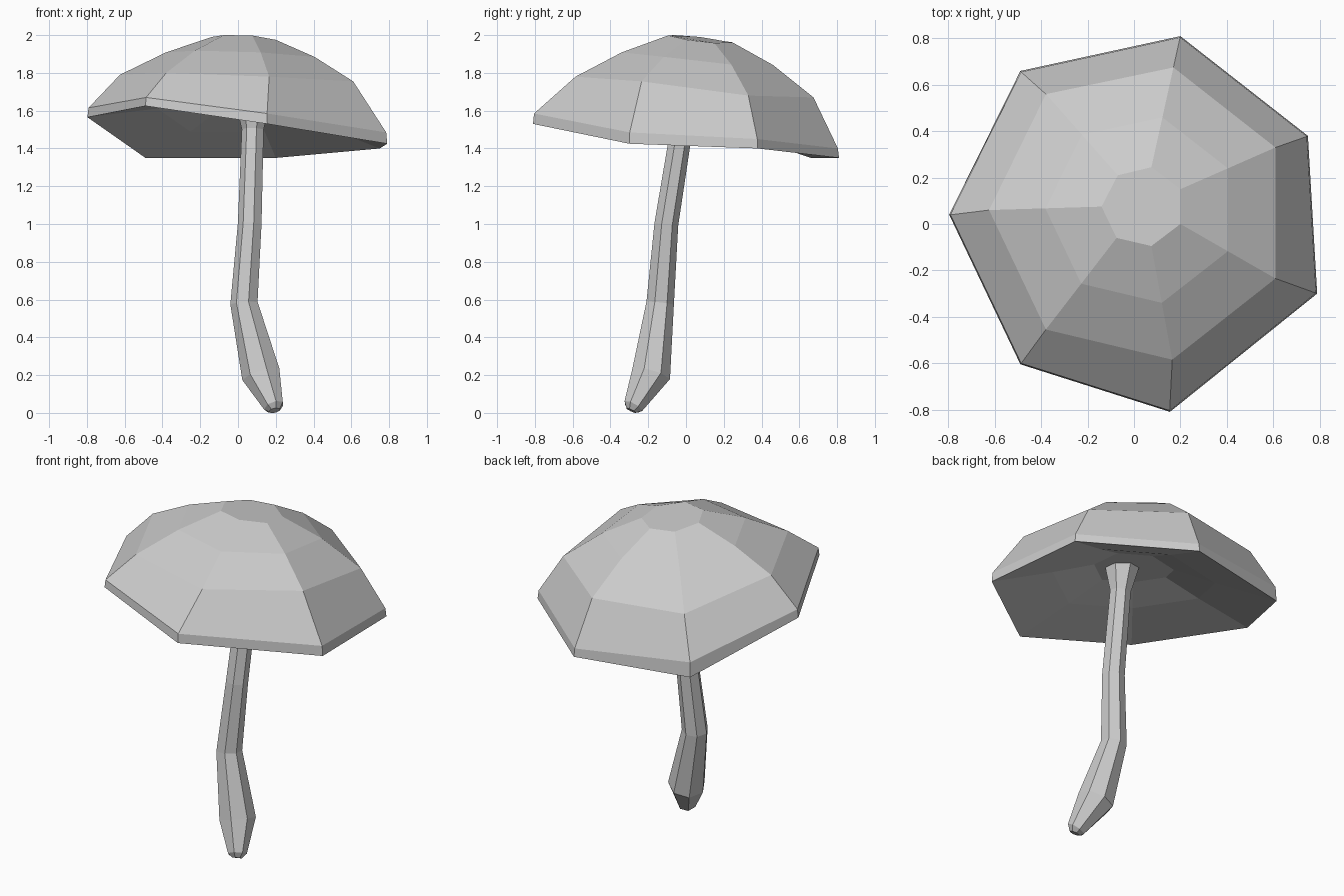
import bpy
from math import cos, sin, pi, radians
from mathutils import Vector

if "Cube" in bpy.data.objects:
    bpy.data.objects.remove(bpy.data.objects["Cube"])


def loft(name, rings):
    """Skin equal-sized rings in order and close both ends, flat shaded."""
    n = len(rings[0])
    verts = [v for ring in rings for v in ring]
    faces = [(r * n + i, r * n + (i + 1) % n, (r + 1) * n + (i + 1) % n, (r + 1) * n + i)
             for r in range(len(rings) - 1) for i in range(n)]
    faces.append(tuple(reversed(range(n))))
    faces.append(tuple(range(len(verts) - n, len(verts))))
    mesh = bpy.data.meshes.new(name)
    mesh.from_pydata(verts, [], faces)
    mesh.update()
    obj = bpy.data.objects.new(name, mesh)
    bpy.context.collection.objects.link(obj)
    return obj


def blend(a, b, txy, tz):
    """Ring between two rings, with separate spread and height factors."""
    return [Vector((p.x + (q.x - p.x) * txy, p.y + (q.y - p.y) * txy,
                    p.z + (q.z - p.z) * tz)) for p, q in zip(a, b)]


def ring(points):
    return [Vector(p) for p in reversed(points)]


# Cap: tilted seven-sided dome with a thin rim and hollow underside
rim = ring([(0.20, 0.81, 1.35), (0.75, 0.38, 1.40), (0.79, -0.30, 1.425),
            (0.155, -0.81, 1.53), (-0.49, -0.605, 1.625), (-0.797, 0.04, 1.565),
            (-0.49, 0.66, 1.35)])
shoulder = ring([(0.17, 0.675, 1.67), (0.61, 0.33, 1.68), (0.61, -0.235, 1.755),
                 (0.165, -0.585, 1.78), (-0.38, -0.455, 1.80), (-0.625, 0.06, 1.79),
                 (-0.38, 0.56, 1.675)])
crown = ring([(0.075, 0.245, 1.962), (0.20, 0.15, 1.958), (0.20, 0.0, 1.975),
              (0.075, -0.095, 1.998), (-0.075, -0.06, 2.0), (-0.14, 0.075, 1.99),
              (-0.07, 0.21, 1.967)])
lip_heights = reversed([0.05, 0.05, 0.06, 0.055, 0.045, 0.05, 0.09])
lip = [Vector((p.x * 0.993, p.y * 0.993, p.z + h)) for p, h in zip(rim, lip_heights)]
upper = blend(shoulder, crown, 0.5, 0.59)


def under(scale, lift):
    """Ring of the underside: the rim shrunk to its middle and raised."""
    mid = sum(rim, Vector()) / len(rim)
    return [mid + (p - mid) * scale + Vector((0.02, 0.02, lift)) for p in rim]


cap_rings = [crown, upper, shoulder, lip, rim, under(0.57, 0.09), under(0.28, 0.17)]
loft("mushroom_cap", cap_rings)

# Stem: bent seven-sided tube, rings square to the path, flared under the cap
path = [((0.194, -0.29, 0.014), 0.03), ((0.19, -0.28, 0.035), 0.055),
        ((0.125, -0.187, 0.20), 0.106), ((0.034, -0.138, 0.58), 0.075),
        ((0.064, -0.105, 1.0), 0.065), ((0.08, -0.025, 1.50), 0.06),
        ((0.083, -0.01, 1.65), 0.10)]
sides = 7
centres = [Vector(p) for p, _ in path]
stem_rings = []
for i, (c, (_, r)) in enumerate(zip(centres, path)):
    ahead = centres[min(i + 1, len(path) - 1)]
    behind = centres[max(i - 1, 0)]
    axis = (ahead - behind).normalized()
    turn = Vector((0, 0, 1)).rotation_difference(axis)
    stem_rings.append([c + turn @ Vector((r * cos(a), r * sin(a), 0))
                       for a in (radians(30) + k * 2 * pi / sides for k in range(sides))])
# Rest the foot on the ground
low = min(v.z for foot in stem_rings[:2] for v in foot)
for foot in stem_rings[:2]:
    for v in foot:
        v.z -= low
loft("mushroom_stem", stem_rings)
